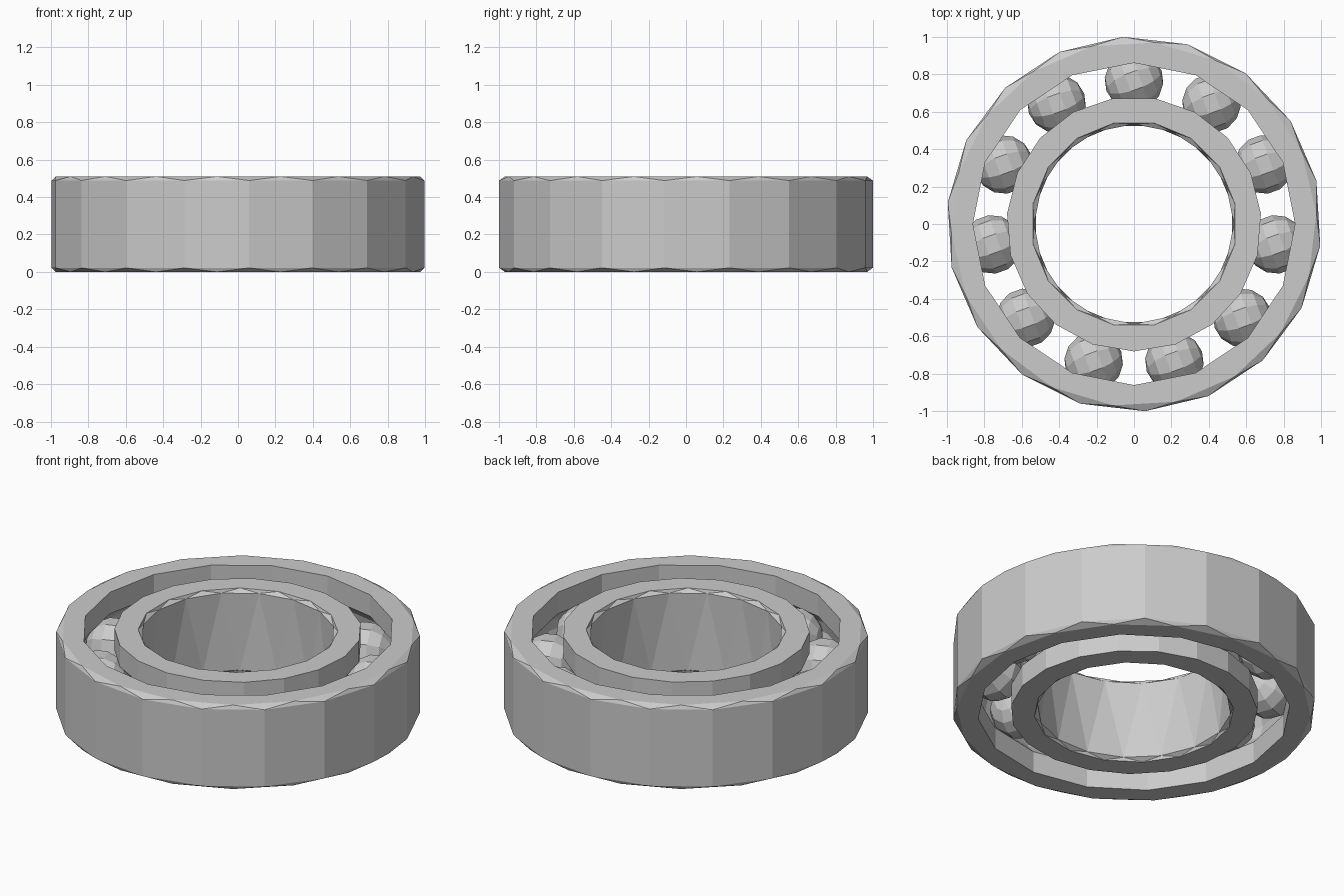
import bpy, bmesh
from math import sin, cos, pi, radians
from mathutils import Matrix

if "Cube" in bpy.data.objects:
    bpy.data.objects.remove(bpy.data.objects["Cube"])

H = 0.51          # ring width
MID = H / 2       # height of the ball centres
PITCH = 0.765     # radius of the ball circle
BALL_R = 0.157


def add_object(name, bm):
    bmesh.ops.recalc_face_normals(bm, faces=bm.faces)
    mesh = bpy.data.meshes.new(name)
    bm.to_mesh(mesh)
    bm.free()
    obj = bpy.data.objects.new(name, mesh)
    bpy.context.collection.objects.link(obj)
    return obj


def stitch(bm, a, b):
    """Join two rings of (angle, vert), whatever their side counts."""
    i = j = 0
    na, nb = len(a), len(b)

    def ang(ring, k):
        return ring[k % len(ring)][0] + 2 * pi * (k // len(ring))

    def vert(ring, k):
        return ring[k % len(ring)][1]

    while i < na or j < nb:
        next_a = ang(a, i + 1) if i < na else 1e9
        next_b = ang(b, j + 1) if j < nb else 1e9
        va, vb = vert(a, i), vert(b, j)
        if abs(next_a - next_b) < 1e-5:
            bm.faces.new((va, vert(a, i + 1), vert(b, j + 1), vb))
            i, j = i + 1, j + 1
        elif next_a < next_b:
            bm.faces.new((va, vert(a, i + 1), vb))
            i += 1
        else:
            bm.faces.new((va, vert(b, j + 1), vb))
            j += 1


def race(name, profile):
    """Closed turned profile; each point is (radius, z, sides, phase in degrees)."""
    bm = bmesh.new()
    rings = []
    for r, z, n, phase in profile:
        step = 2 * pi / n
        start = radians(phase) % step
        angles = [start + k * step for k in range(n)]
        rings.append([(t, bm.verts.new((r * cos(t), r * sin(t), z))) for t in angles])
    for k, ring in enumerate(rings):
        stitch(bm, ring, rings[(k + 1) % len(rings)])
    return add_object(name, bm)


def raceway(r_edge, r_mid, r_deep, sides, phase):
    """Grooved wall from the top face down to the bottom face."""
    pts = [(r_edge, H), (r_edge, MID + 0.125), (r_mid, MID + 0.07), (r_deep, MID),
           (r_mid, MID - 0.07), (r_edge, MID - 0.125), (r_edge, 0)]
    return [(r, z, sides, phase) for r, z in pts]


# outer ring: 18-sided chamfered outside, 16-sided grooved inside
race("outer_ring",
     [(0.975, 0, 18, 23.4), (1.001, 0.022, 18, 13.4),
      (1.001, H - 0.022, 18, 13.4), (0.975, H, 18, 23.4)]
     + raceway(0.86, 0.907, 0.924, 16, 90))

# inner ring: 19-sided grooved outside, bore with alternating triangular facets
race("inner_ring",
     [(0.55, 0, 16, 90), (0.533, 0.02, 16, 101.25),
      (0.533, H - 0.02, 16, 90), (0.55, H, 16, 101.25)]
     + raceway(0.68, 0.63, 0.611, 19, -90))

# eleven faceted balls with their poles lying sideways
for k in range(11):
    t = pi / 2 + k * 2 * pi / 11
    bm = bmesh.new()
    place = (Matrix.Translation((PITCH * cos(t), PITCH * sin(t), MID))
             @ Matrix.Rotation(radians(20), 4, 'Z')
             @ Matrix.Rotation(radians(90), 4, 'Y'))
    bmesh.ops.create_uvsphere(bm, u_segments=10, v_segments=7, radius=BALL_R, matrix=place)
    add_object(f"ball_{k + 1}", bm)
